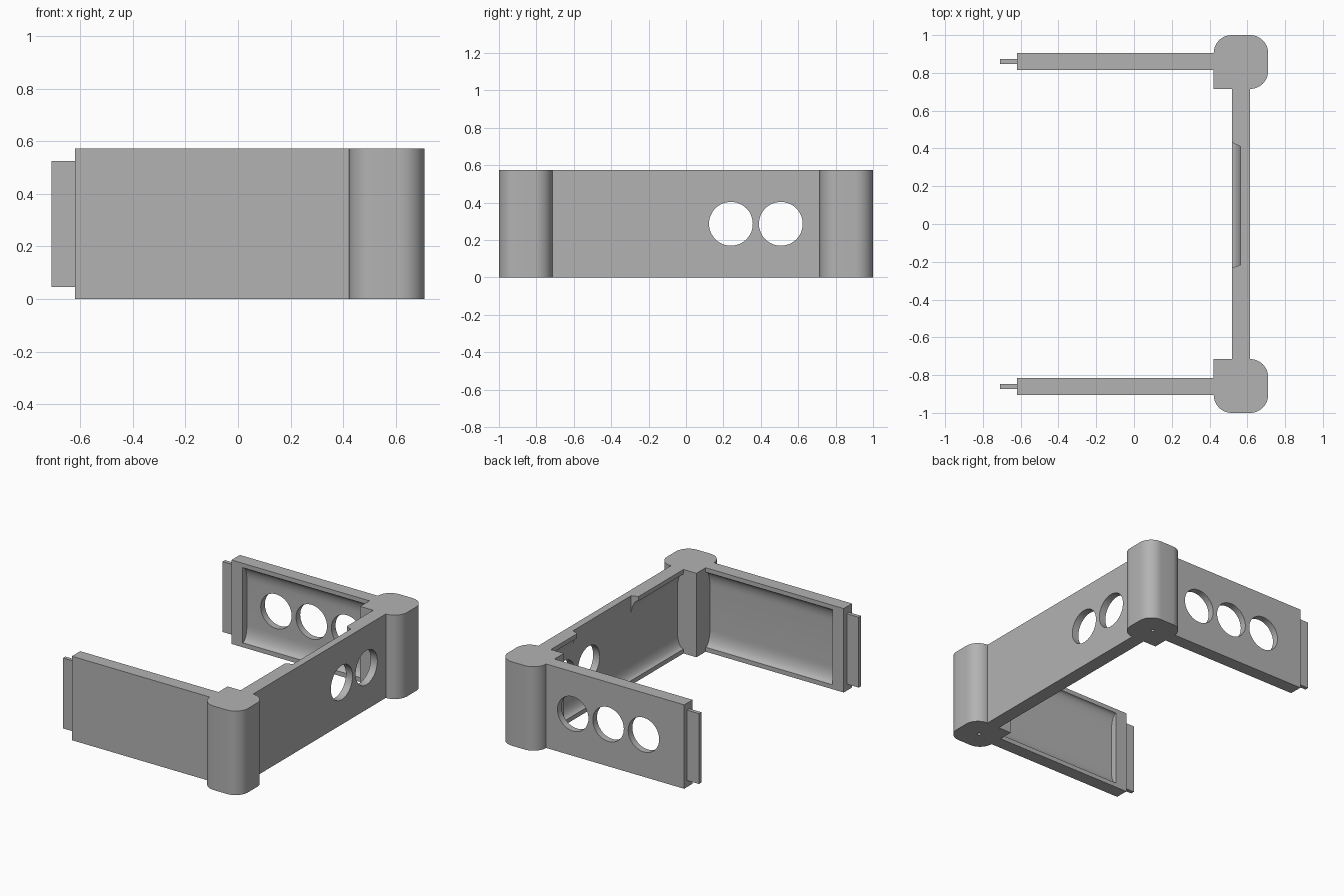
import bpy
import bmesh
from math import sin, cos, pi, radians
from mathutils import Vector

old = bpy.data.objects.get("Cube")
if old:
    bpy.data.objects.remove(old, do_unlink=True)

H = 0.573          # panel height
DEPTH = 0.045      # recess depth
RIM, CURVE = 0.03, 0.10

grey = bpy.data.materials.new("plain_grey")
grey.use_nodes = True
colour = (0.45, 0.45, 0.45, 1)
grey.diffuse_color = colour
grey.node_tree.nodes["Principled BSDF"].inputs["Base Color"].default_value = colour


def prism(name, points, sweep):
    """Fill an outline and extrude it along the sweep vector."""
    bm = bmesh.new()
    face = bm.faces.new([bm.verts.new(p) for p in points])
    out = bmesh.ops.extrude_face_region(bm, geom=[face], use_keep_orig=True)
    verts = [g for g in out["geom"] if isinstance(g, bmesh.types.BMVert)]
    bmesh.ops.translate(bm, verts=verts, vec=Vector(sweep))
    bmesh.ops.recalc_face_normals(bm, faces=bm.faces)
    mesh = bpy.data.meshes.new(name)
    bm.to_mesh(mesh)
    bm.free()
    mesh.materials.append(grey)
    obj = bpy.data.objects.new(name, mesh)
    bpy.context.collection.objects.link(obj)
    return obj


def box(name, x0, x1, y0, y1, z0, z1):
    return prism(name, [(x0, y0, z0), (x1, y0, z0), (x1, y1, z0), (x0, y1, z0)], (0, 0, z1 - z0))


def disc(centre, radius, axis, sides=48):
    """Points of a circle facing the x, y or z axis."""
    pts = []
    for i in range(sides):
        a = 2 * pi * i / sides
        p = [radius * cos(a), radius * sin(a)]
        p.insert(axis, 0)
        pts.append(Vector(centre) + Vector(p))
    return pts


def cut(obj, cutter):
    cutter.hide_render = True
    mod = obj.modifiers.new("cut", 'BOOLEAN')
    mod.object = cutter
    mod.solver = 'EXACT'
    bpy.context.view_layer.objects.active = obj
    bpy.ops.object.modifier_apply(modifier=mod.name)
    bpy.data.objects.remove(cutter, do_unlink=True)


def smooth(obj):
    bpy.ops.object.select_all(action='DESELECT')
    obj.select_set(True)
    bpy.context.view_layer.objects.active = obj
    bpy.ops.object.shade_smooth_by_angle(angle=radians(30))


def channel(thick):
    """Panel section: (distance from inner face, height), with coved recess."""
    arc = [(DEPTH * sin(i * pi / 16), CURVE * cos(i * pi / 16)) for i in range(9)]
    top = [(d, H - RIM - CURVE + z) for d, z in arc]
    return [(thick, 0), (thick, H), (0, H)] + top + [(d, H - z) for d, z in reversed(top)] + [(0, 0)]


# Main panel with two round openings and a notch in the top rim
main = prism("main_panel", [(0.52 + d, -0.715, z) for d, z in channel(0.095)], (0, 1.43, 0))
for y in (0.24, 0.507):
    cut(main, prism("cutter", disc((0.4, y, H / 2), 0.117, 0), (0.4, 0, 0)))
notch = [(0.50, -0.24), (0.52 + DEPTH, -0.215), (0.52 + DEPTH, 0.41), (0.50, 0.44)]
cut(main, prism("cutter", [(x, y, H - RIM - CURVE) for x, y in notch], (0, 0, 0.3)))
smooth(main)

for side, word in ((-1, "front"), (1, "back")):
    # Side panel, recessed on its inner face
    panel = prism(word + "_panel",
                  [(0.422, side * (0.815 + d), z) for d, z in channel(0.09)], (-0.957, 0, 0))
    if side > 0:
        for x in (0.22, -0.047, -0.314):
            cut(panel, prism("cutter", disc((x, 0.7, H / 2), 0.117, 1), (0, 0.4, 0)))
    smooth(panel)
    y0, y1 = sorted((side * 0.815, side * 0.905))
    box(word + "_end_block", -0.62, -0.535, y0, y1, 0, H)

    # Thin tongue at the free end
    y0, y1 = sorted((side * 0.848, side * 0.874))
    box(word + "_tongue", -0.71, -0.62, y0, y1, 0.045, 0.525)

    # Corner post: three rounded corners, square inside corner
    r = 0.095
    outline = [(0.422, 0.715)]
    for cx, cy, start in ((0.71 - r, 0.715 + r, -90), (0.71 - r, 1 - r, 0), (0.422 + r, 1 - r, 90)):
        for i in range(13):
            a = radians(start + 7.5 * i)
            outline.append((cx + r * cos(a), cy + r * sin(a)))
    post = prism(word + "_post", [(x, side * y, 0) for x, y in outline], (0, 0, H))
    cut(post, prism("cutter", disc((0.565, side * 0.858, -0.1), 0.012, 2, 16), (0, 0, 0.4)))
    smooth(post)
